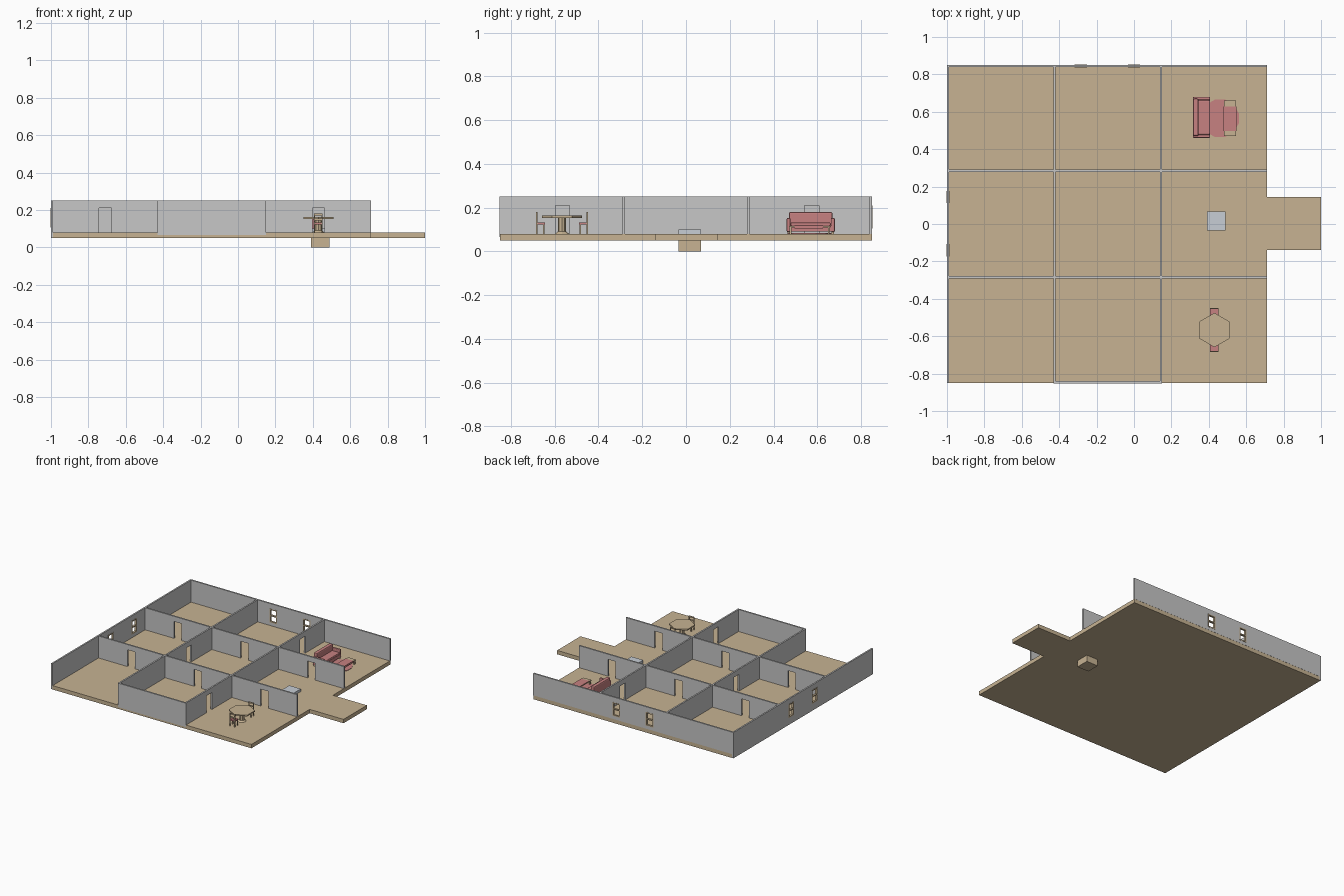
import bpy
import bmesh
from math import radians
from mathutils import Matrix, Vector

cube = bpy.data.objects.get("Cube")
if cube:
    bpy.data.objects.remove(cube, do_unlink=True)


def material(name, rgb):
    m = bpy.data.materials.new(name)
    m.use_nodes = True
    m.diffuse_color = (*rgb, 1)
    m.node_tree.nodes["Principled BSDF"].inputs["Base Color"].default_value = (*rgb, 1)
    return m


TAN = material("tan wood", (0.57, 0.45, 0.29))
GREY = material("grey plaster", (0.57, 0.57, 0.57))
PINK = material("pink fabric", (0.57, 0.22, 0.22))
PALE = material("pale stone", (0.57, 0.61, 0.66))

FLOOR, TOP, THICK = 0.08, 0.25, 0.012
DOOR_W, DOOR_TOP = 0.065, 0.21
SILL, HEAD = 0.105, 0.21


def finish(name, bm, mat):
    mesh = bpy.data.meshes.new(name)
    bm.to_mesh(mesh)
    bm.free()
    mesh.materials.append(mat)
    ob = bpy.data.objects.new(name, mesh)
    bpy.context.collection.objects.link(ob)
    return ob


def add_box(bm, lo, hi):
    lo, hi = Vector(lo), Vector(hi)
    mat = Matrix.Translation((lo + hi) / 2) @ Matrix.Diagonal((*(hi - lo), 1))
    bmesh.ops.create_cube(bm, size=1, matrix=mat)


def boxes(name, mat, *pairs, bevel=0):
    bm = bmesh.new()
    for lo, hi in pairs:
        add_box(bm, lo, hi)
    ob = finish(name, bm, mat)
    if bevel:
        mod = ob.modifiers.new("Rounded edges", 'BEVEL')
        mod.width, mod.segments = bevel, 2
    return ob


def prism(name, mat, centre, radius, z0, z1, sides, turn=0, radius_top=None):
    bm = bmesh.new()
    place = Matrix.Translation((*centre, (z0 + z1) / 2)) @ Matrix.Rotation(radians(turn), 4, 'Z')
    bmesh.ops.create_cone(bm, cap_ends=True, segments=sides, radius1=radius,
                          radius2=radius_top or radius, depth=z1 - z0, matrix=place)
    return finish(name, bm, mat)


def along(axis, at, a, b, z0, z1, t=THICK):
    """Corner pair of a slab running along an axis."""
    if axis == 'x':
        return (a, at - t / 2, z0), (b, at + t / 2, z1)
    return (at - t / 2, a, z0), (at + t / 2, b, z1)


def wall(name, axis, at, start, end, doors=(), windows=(), base=FLOOR):
    holes = [(c, base, DOOR_TOP) for c in doors] + [(c, SILL, HEAD) for c in windows]
    parts, cursor = [], start
    for c, low, high in sorted(holes):
        a, b = c - DOOR_W / 2, c + DOOR_W / 2
        parts.append(along(axis, at, cursor, a, base, TOP))
        parts.append(along(axis, at, a, b, high, TOP))
        if low > base:
            parts.append(along(axis, at, a, b, base, low))
        cursor = b
    parts.append(along(axis, at, cursor, end, base, TOP))
    boxes(name, GREY, *parts)
    # Window frame with a middle rail
    for i, c in enumerate(windows):
        a, b, w, mid = c - DOOR_W / 2, c + DOOR_W / 2, 0.008, (SILL + HEAD) / 2
        t = THICK + 0.003
        boxes(f"{name}_window_{i + 1}", TAN,
              along(axis, at, a, a + w, SILL, HEAD, t),
              along(axis, at, b - w, b, SILL, HEAD, t),
              *[along(axis, at, a + w, b - w, z - w / 2, z + w / 2, t)
                for z in (SILL + w / 2, mid, HEAD - w / 2)])


# Floor slab with entrance platform
boxes("floor", TAN, ((-1, -0.85, 0.05), (0.71, 0.85, FLOOR)))
boxes("entrance_platform", TAN, ((0.71, -0.14, 0.05), (1, 0.145, FLOOR)))

# Outer walls
wall("back_wall", 'x', 0.845, -1, 0.71, windows=(-0.285, 0))
wall("left_wall", 'y', -0.995, -0.851, 0.851, windows=(-0.14, 0.145), base=0.052)
wall("front_wall", 'x', -0.846, -0.431, 0.151, base=0.065)

# Inner walls with door openings
for side, y in (("front", -0.285), ("back", 0.285)):
    wall(side + "_inner_wall", 'x', y, -0.99, 0.71, doors=(-0.71, -0.14, 0.43))
wall("left_partition", 'y', -0.425, -0.85, 0.85, doors=(0,))
wall("right_partition", 'y', 0.145, -0.85, 0.85, doors=(-0.565, 0.575))

# Sunken pedestal with pale top
boxes("pedestal", TAN, ((0.39, -0.035, 0), (0.49, 0.068, FLOOR)))
boxes("pedestal_top", PALE, ((0.39, -0.035, FLOOR), (0.49, 0.068, 0.1)))

# Sofa facing the open side
boxes("sofa_base", PINK, ((0.32, 0.475, 0.09), (0.405, 0.665, 0.115)))
boxes("sofa_cushion", PINK, ((0.34, 0.478, 0.115), (0.407, 0.662, 0.132)), bevel=0.006)
boxes("sofa_back", PINK, ((0.315, 0.47, 0.09), (0.345, 0.67, 0.18)), bevel=0.008)
for name, y in (("right", 0.46), ("left", 0.662)):
    boxes(f"sofa_{name}_arm", PINK, ((0.315, y, 0.088), (0.407, y + 0.018, 0.153)), bevel=0.006)
boxes("sofa_feet", TAN, *[((x, y, FLOOR), (x + 0.012, y + 0.012, 0.09))
                          for x in (0.322, 0.39) for y in (0.464, 0.664)])

# Rug and coffee table with runner
prism("rug", PINK, (0.46, 0.565), 0.104, FLOOR, 0.083, 12, 15)
boxes("coffee_table", TAN, ((0.48, 0.47, 0.108), (0.545, 0.66, 0.115)),
      *[((x, y, FLOOR), (x + 0.008, y + 0.008, 0.108))
        for x in (0.482, 0.535) for y in (0.474, 0.648)])
boxes("table_runner", PINK, ((0.479, 0.497, 0.115), (0.547, 0.627, 0.118)),
      ((0.545, 0.497, 0.104), (0.548, 0.627, 0.115)))

# Hexagonal dining table on a pedestal
CX, CY = 0.43, -0.567
prism("dining_table_top", TAN, (CX, CY), 0.092, 0.153, 0.163, 6, 0)
prism("dining_table_post", TAN, (CX, CY), 0.018, 0.088, 0.153, 8)
prism("dining_table_foot", TAN, (CX, CY), 0.032, FLOOR, 0.09, 8, radius_top=0.02)

# Two dining chairs
for name, s in (("front", -1), ("back", 1)):
    def span(x0, x1, d0, d1, z0, z1):
        ys = sorted((CY + s * d0, CY + s * d1))
        return (CX + x0, ys[0], z0), (CX + x1, ys[1], z1)

    legs = [span(x, x + 0.006, d, d + 0.006, FLOOR, 0.122)
            for x in (-0.023, 0.017) for d in (0.08, 0.112)]
    posts = [span(x, x + 0.006, 0.112, 0.118, 0.122, 0.18) for x in (-0.023, 0.017)]
    rails = [span(-0.017, 0.017, 0.113, 0.117, z, z + 0.01) for z in (0.145, 0.17)]
    boxes(f"{name}_chair_frame", TAN, *legs, *posts, *rails)
    boxes(f"{name}_chair_seat", PINK, span(-0.023, 0.023, 0.078, 0.118, 0.122, 0.132))
